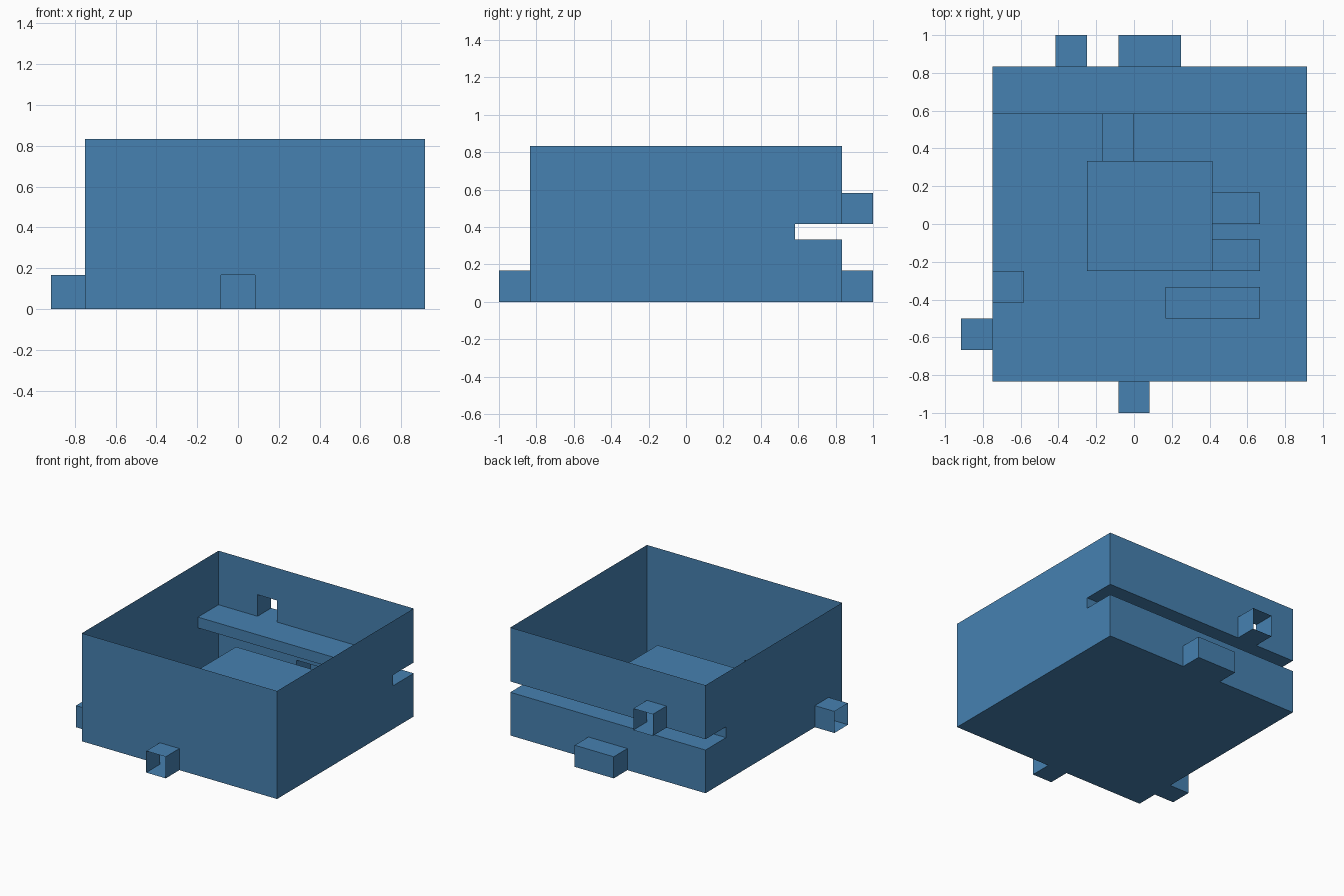
import bpy, bmesh

if "Cube" in bpy.data.objects:
    bpy.data.objects.remove(bpy.data.objects["Cube"])

U = 1 / 12                      # the model sits on a grid of twelfths
X0, X1, Y0, Y1, H = -9, 11, -10, 10, 10
SLOT_Y, SLOT_LO, SLOT_HI = 7, 4, 5

blue = bpy.data.materials.new("steel blue")
blue.diffuse_color = (0.061, 0.22, 0.44, 1)
blue.use_nodes = True
blue.node_tree.nodes["Principled BSDF"].inputs["Base Color"].default_value = blue.diffuse_color


def make(name, polys):
    """Object from flat polygons given in grid units."""
    bm = bmesh.new()
    for poly in polys:
        bm.faces.new([bm.verts.new([c * U for c in p]) for p in poly])
    bmesh.ops.remove_doubles(bm, verts=bm.verts, dist=1e-4)
    bmesh.ops.recalc_face_normals(bm, faces=bm.faces)
    me = bpy.data.meshes.new(name)
    bm.to_mesh(me)
    bm.free()
    me.materials.append(blue)
    ob = bpy.data.objects.new(name, me)
    bpy.context.collection.objects.link(ob)


def box(name, x, y, z, skip):
    """Box without the sides listed in skip, such as '-z'."""
    (a, b), (c, d), (e, f) = x, y, z
    sides = {
        "-x": [(a, c, e), (a, d, e), (a, d, f), (a, c, f)],
        "+x": [(b, c, e), (b, d, e), (b, d, f), (b, c, f)],
        "-y": [(a, c, e), (b, c, e), (b, c, f), (a, c, f)],
        "+y": [(a, d, e), (b, d, e), (b, d, f), (a, d, f)],
        "-z": [(a, c, e), (b, c, e), (b, d, e), (a, d, e)],
        "+z": [(a, c, f), (b, c, f), (b, d, f), (a, d, f)],
    }
    make(name, [s for k, s in sides.items() if k not in skip])


def notched(u0, u1, v0, v1, n0, n1, depth=2):
    """Wall outline with a doorway cut into its lower edge."""
    return [(u0, v0), (n0, v0), (n0, v0 + depth), (n1, v0 + depth),
            (n1, v0), (u1, v0), (u1, v1), (u0, v1)]


def at_x(x, pts): return [(x, u, v) for u, v in pts]
def at_y(y, pts): return [(u, y, v) for u, v in pts]
def at_z(z, y0, y1): return [(X0, y0, z), (X1, y0, z), (X1, y1, z), (X0, y1, z)]


# side outlines wrap round the long slot in the back
slot = [(Y1, SLOT_LO), (SLOT_Y, SLOT_LO), (SLOT_Y, SLOT_HI), (Y1, SLOT_HI)]
right = [(Y0, 0), (Y1, 0)] + slot + [(Y1, H), (Y0, H)]
left = [(Y0, 0), (-8, 0), (-8, 2), (-6, 2), (-6, 0), (Y1, 0)] + slot + [(Y1, H), (Y0, H)]

# room shell: thin sheets, open at the top
make("floor", [at_z(0, Y0, Y1)])
make("side_walls", [at_x(X1, right), at_x(X0, left)])
make("front_wall", [at_y(Y0, notched(X0, X1, 0, H, -1, 1))])
make("back_wall", [at_y(Y1, notched(X0, X1, 0, SLOT_LO, -1, 3)),
                   at_y(Y1, notched(X0, X1, SLOT_HI, H, -5, -3))])
make("back_slot", [at_z(SLOT_LO, SLOT_Y, Y1), at_z(SLOT_HI, SLOT_Y, Y1),
                   at_y(SLOT_Y, [(X0, SLOT_LO), (X1, SLOT_LO), (X1, SLOT_HI), (X0, SLOT_HI)])])

# open passages through the walls, and a closed alcove at the back
box("front_passage", (-1, 1), (-12, -10), (0, 2), ("-y", "+y"))
box("left_passage", (-11, -9), (-8, -6), (0, 2), ("-x", "+x"))
box("upper_back_passage", (-5, -3), (10, 12), (5, 7), ("-y", "+y"))
box("back_alcove", (-1, 3), (10, 12), (0, 2), ("-y",))

# blocks standing on the floor
box("central_platform", (-3, 5), (-3, 4), (0, 5), ("-z",))
box("back_step", (-2, 0), (4, 7), (0, 2), ("-z", "-y"))
box("right_step_rear", (5, 8), (0, 2), (0, 2), ("-z", "-x"))
box("right_step_front", (5, 8), (-3, -1), (0, 2), ("-z", "-x"))
box("long_bench", (2, 8), (-6, -4), (0, 2), ("-z",))
box("wall_block", (-9, -7), (-5, -3), (0, 2), ("-z", "-x"))
